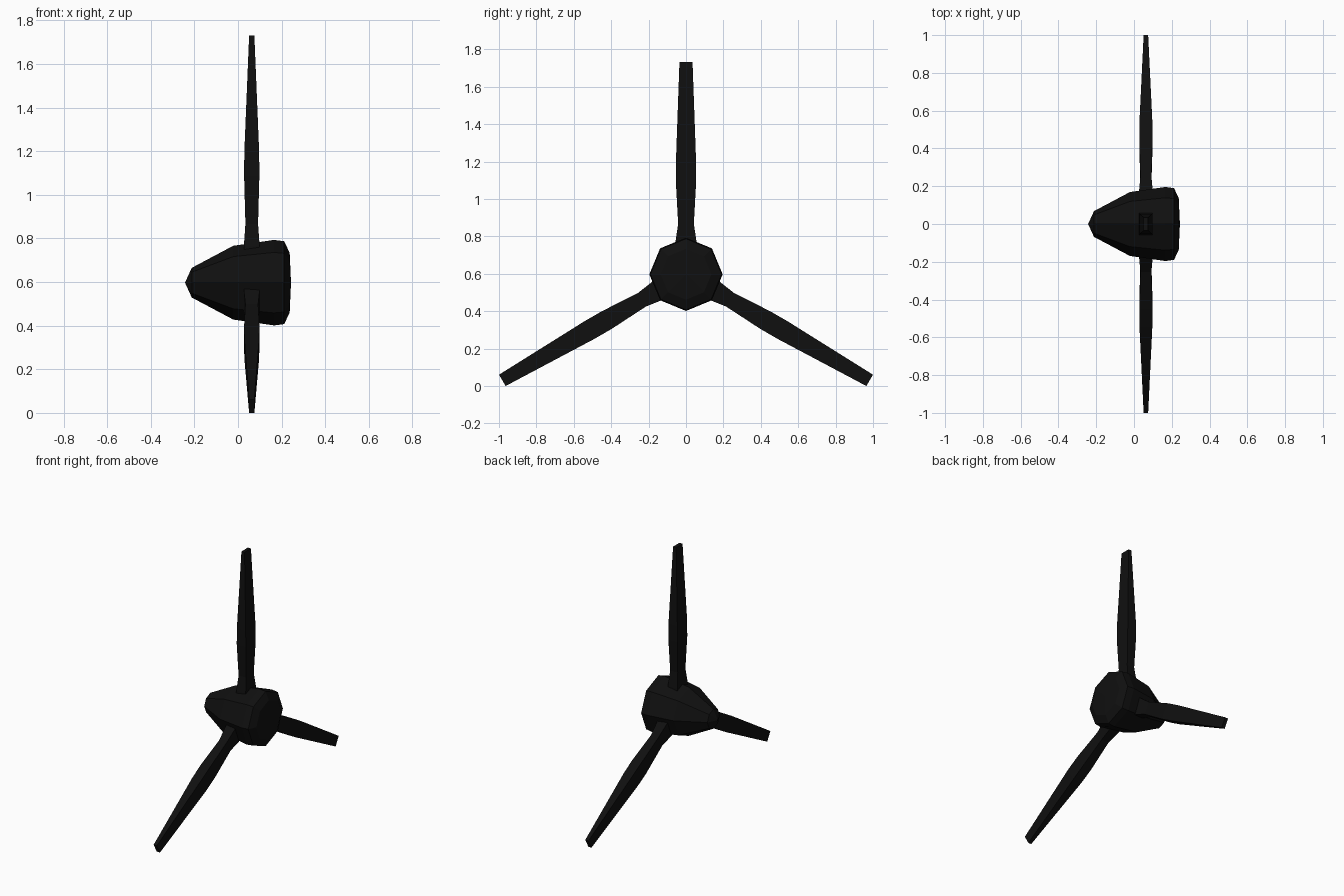
import bpy, bmesh, math
from mathutils import Vector

if "Cube" in bpy.data.objects:
    bpy.data.objects.remove(bpy.data.objects["Cube"])

HUB_Z = 0.597
BLADE_X = 0.063

black = bpy.data.materials.new("matte_black")
black.diffuse_color = (0.005, 0.005, 0.005, 1)
black.use_nodes = True
black.node_tree.nodes["Principled BSDF"].inputs["Base Color"].default_value = black.diffuse_color


def finish(name, bm):
    bmesh.ops.recalc_face_normals(bm, faces=bm.faces)
    mesh = bpy.data.meshes.new(name)
    bm.to_mesh(mesh)
    bm.free()
    mesh.materials.append(black)
    obj = bpy.data.objects.new(name, mesh)
    bpy.context.collection.objects.link(obj)
    return obj


def bridge(bm, rings):
    for a, b in zip(rings, rings[1:]):
        n = len(a)
        for i in range(n):
            j = (i + 1) % n
            bm.faces.new((a[i], a[j], b[j], b[i]))


def fan(bm, ring, point):
    tip = bm.verts.new(point)
    for i in range(len(ring)):
        bm.faces.new((ring[i], ring[(i + 1) % len(ring)], tip))


# Hub: eight-sided spinner along x, pointed at -x
bm = bmesh.new()
profile = [(-0.212, 0.068), (-0.022, 0.169), (0.165, 0.196), (0.212, 0.19), (0.237, 0.136)]
rings = []
for x, r in profile:
    rings.append([bm.verts.new((x, r * math.sin(k * math.pi / 4),
                                HUB_Z + r * math.cos(k * math.pi / 4))) for k in range(8)])
bridge(bm, rings)
fan(bm, rings[0], (-0.243, 0, HUB_Z))
fan(bm, rings[-1], (0.243, 0, HUB_Z))
finish("spinner_hub", bm)

# Blades: tapered bars at 120 degree steps (radius, half width, half thickness)
stations = [(0.10, 0.062, 0.037), (0.17, 0.057, 0.036), (0.27, 0.042, 0.029),
            (0.49, 0.054, 0.035), (0.60, 0.054, 0.034), (1.134, 0.035, 0.012)]
for n in range(3):
    a = n * math.tau / 3
    out = Vector((0, math.sin(a), math.cos(a)))
    side = Vector((0, math.cos(a), -math.sin(a)))
    centre = Vector((BLADE_X, 0, HUB_Z))
    bm = bmesh.new()
    rings = []
    for r, w, t in stations:
        rings.append([bm.verts.new(centre + out * r + side * w * sy + Vector((t * sx, 0, 0)))
                      for sx, sy in ((1, 1), (-1, 1), (-1, -1), (1, -1))])
    bridge(bm, rings)
    bm.faces.new(rings[0])
    bm.faces.new(rings[-1])
    finish("blade_%d" % (n + 1), bm)
